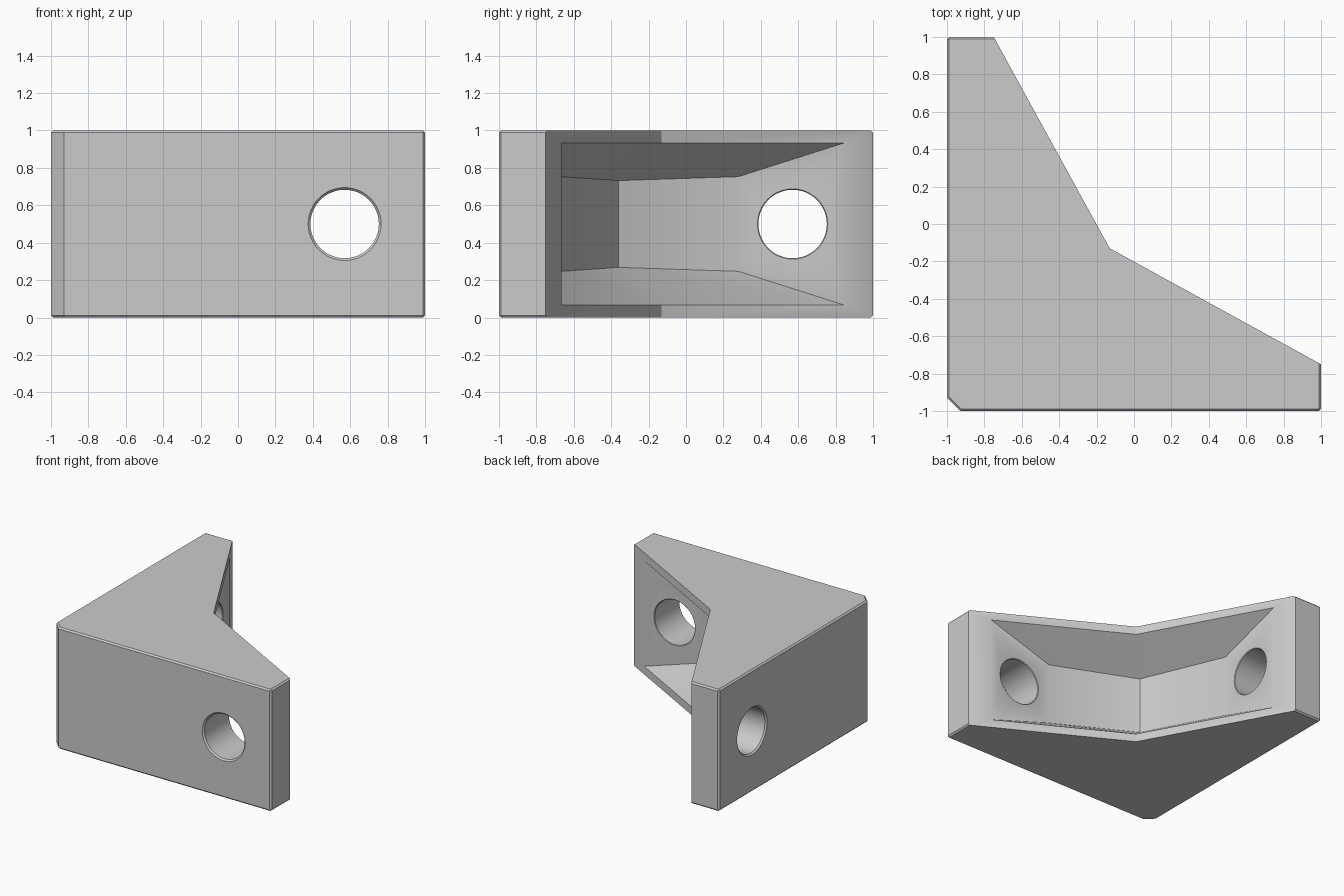
import bpy, bmesh
from math import radians
from mathutils import Vector, Matrix

cube = bpy.data.objects.get("Cube")
if cube:
    bpy.data.objects.remove(cube, do_unlink=True)

GREY = (0.6, 0.6, 0.6, 1)
mat = bpy.data.materials.new("light grey")
mat.use_nodes = True
mat.diffuse_color = GREY
mat.node_tree.nodes["Principled BSDF"].inputs["Base Color"].default_value = GREY


def make_object(name, bm):
    bmesh.ops.recalc_face_normals(bm, faces=bm.faces[:])
    mesh = bpy.data.meshes.new(name)
    bm.to_mesh(mesh)
    bm.free()
    mesh.materials.append(mat)
    obj = bpy.data.objects.new(name, mesh)
    bpy.context.collection.objects.link(obj)
    return obj


# Bracket body: L-shaped outline extruded upwards, with the outer edges broken
def make_body():
    outline = [(-0.93, -1), (1, -1), (1, -0.75), (-0.13, -0.13),
               (-0.75, 1), (-1, 1), (-1, -0.93)]
    bm = bmesh.new()
    base = bm.faces.new([bm.verts.new((x, y, 0)) for x, y in outline])
    top = bmesh.ops.extrude_face_region(bm, geom=[base])["geom"]
    bmesh.ops.translate(bm, vec=(0, 0, 1),
                        verts=[v for v in top if isinstance(v, bmesh.types.BMVert)])
    bmesh.ops.recalc_face_normals(bm, faces=bm.faces[:])
    bm.normal_update()

    def is_sloped(face):
        return face.normal.x > 0.1 and face.normal.y > 0.1

    def is_broken(edge):
        corner = all(v.co.x + v.co.y < -1.5 for v in edge.verts)
        upright = abs(edge.verts[0].co.z - edge.verts[1].co.z) > 0.5
        return not any(map(is_sloped, edge.link_faces)) and not (corner and upright)

    bmesh.ops.bevel(bm, geom=[e for e in bm.edges if is_broken(e)], offset=0.012,
                    segments=1, profile=0.5, affect="EDGES")
    return make_object("corner_bracket", bm)


# Pocket: drafted recess that follows the two sloped faces
def make_pocket():
    # each column: opening x, y, half height, then floor x, y, half height
    end = ((-0.665, 0.845, 0.433), (-0.665, 0.28, 0.253))
    middle = ((-0.13, -0.13, 0.433), (-0.36, -0.36, 0.232))
    other = tuple((y, x, h) for x, y, h in end)
    bm = bmesh.new()
    rings = []
    for opening, floor in (end, middle, other):
        rim, deep = Vector(opening), Vector(floor)
        rim += (rim - deep) * 0.05
        lower = [rim + Vector((0.5, 0.5, 0)), rim, deep]
        points = [(p.x, p.y, 0.5 - p.z) for p in lower]
        points += [(p.x, p.y, 0.5 + p.z) for p in reversed(lower)]
        rings.append([bm.verts.new(p) for p in points])
    for a, b in zip(rings, rings[1:]):
        for i in range(6):
            j = (i + 1) % 6
            bm.faces.new((a[i], a[j], b[j], b[i]))
    for ring in (rings[0], rings[-1]):
        bm.faces.new(ring[1:5])
        bm.faces.new((ring[0], ring[1], ring[4], ring[5]))
    return make_object("pocket_cutter", bm)


# Screw hole: turned profile with a chamfer at each rim, pointing along +y
def make_hole(name, matrix):
    profile = [(-0.05, 0.245), (0.012, 0.183), (0.33, 0.183), (0.365, 0.218)]
    bm = bmesh.new()
    sides = 48
    rings = []
    for depth, radius in profile:
        ring = bmesh.ops.create_circle(bm, segments=sides, radius=radius)["verts"]
        bmesh.ops.transform(bm, verts=ring, matrix=Matrix.Translation((0, depth, 0))
                            @ Matrix.Rotation(radians(90), 4, "X"))
        rings.append(ring)
    for a, b in zip(rings, rings[1:]):
        for i in range(sides):
            j = (i + 1) % sides
            bm.faces.new((a[i], a[j], b[j], b[i]))
    bm.faces.new(rings[0])
    bm.faces.new(rings[-1])
    bm.transform(matrix)
    return make_object(name, bm)


body = make_body()
front = Matrix.Translation((0.57, -1, 0.5))
side = Matrix.Translation((-1, 0.57, 0.5)) @ Matrix.Rotation(radians(-90), 4, "Z")
cutters = [make_pocket(), make_hole("front_hole_cutter", front),
           make_hole("side_hole_cutter", side)]

# Cut the pocket and holes, then drop the cutters
bpy.ops.object.select_all(action="DESELECT")
bpy.context.view_layer.objects.active = body
body.select_set(True)
for cutter in cutters:
    cutter.hide_render = True
    mod = body.modifiers.new(cutter.name, "BOOLEAN")
    mod.operation = "DIFFERENCE"
    mod.solver = "EXACT"
    mod.object = cutter
    bpy.ops.object.modifier_apply(modifier=mod.name)
    bpy.data.objects.remove(cutter, do_unlink=True)

bpy.ops.object.shade_smooth_by_angle(angle=radians(30))
